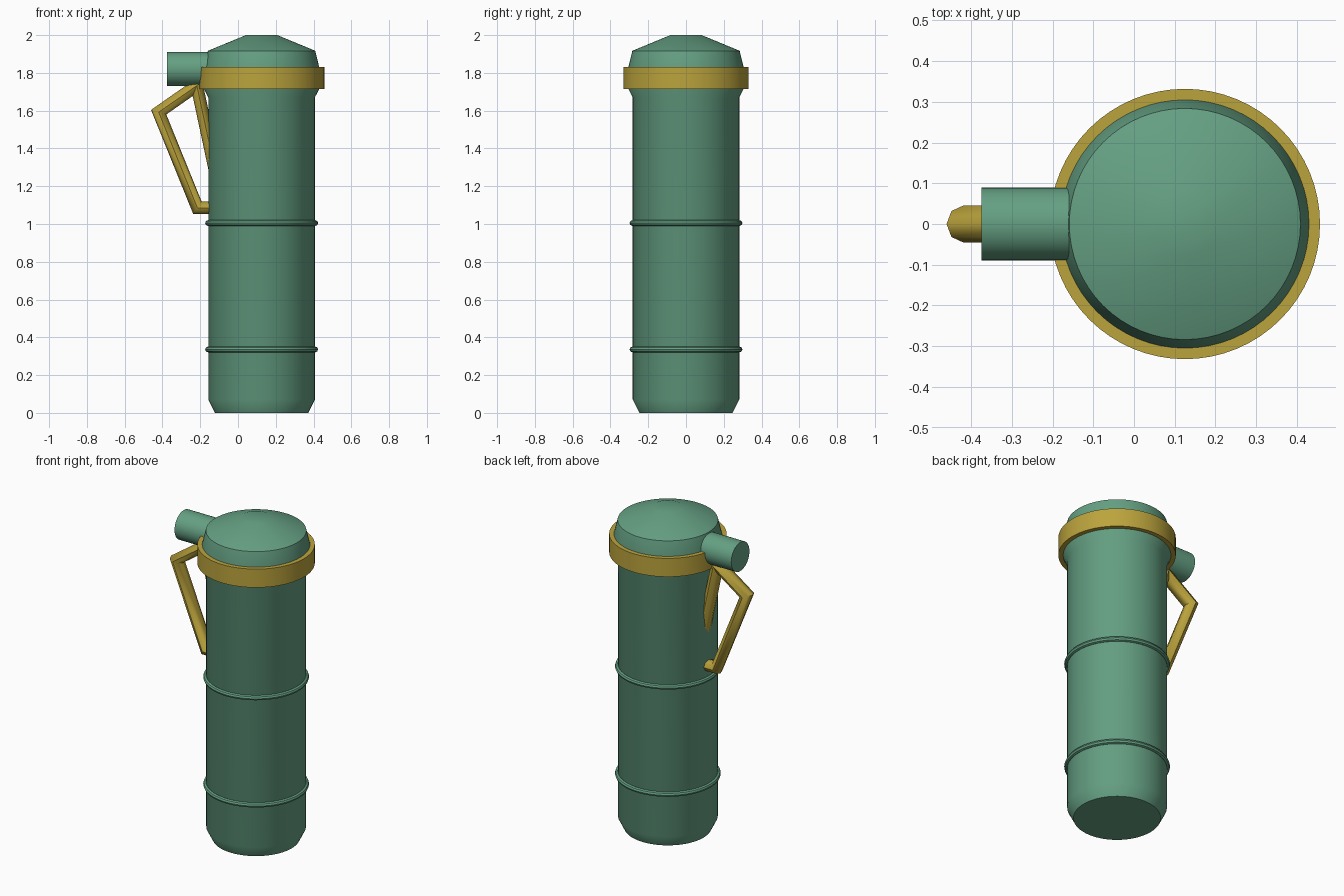
import bpy, bmesh, math
from mathutils import Vector

if "Cube" in bpy.data.objects:
    bpy.data.objects.remove(bpy.data.objects["Cube"])

CX = 0.125  # body axis


def material(name, rgb):
    m = bpy.data.materials.new(name)
    m.diffuse_color = (*rgb, 1)
    m.use_nodes = True
    m.node_tree.nodes["Principled BSDF"].inputs["Base Color"].default_value = m.diffuse_color
    return m


GREEN = material("muted green", (0.13, 0.352, 0.227))
GOLD = material("brass yellow", (0.50, 0.37, 0.046))


def finish(name, bm, mat, angle=35):
    bmesh.ops.recalc_face_normals(bm, faces=bm.faces)
    me = bpy.data.meshes.new(name)
    bm.to_mesh(me)
    bm.free()
    me.materials.append(mat)
    ob = bpy.data.objects.new(name, me)
    bpy.context.collection.objects.link(ob)
    bpy.ops.object.select_all(action='DESELECT')
    ob.select_set(True)
    bpy.context.view_layer.objects.active = ob
    bpy.ops.object.shade_smooth_by_angle(angle=math.radians(angle))
    return ob


def skin(bm, loops, closed=False):
    """Bridge equal-length point loops; cap the ends unless closed."""
    rings = [[bm.verts.new(p) for p in loop] for loop in loops]
    n = len(rings[0])
    pairs = list(zip(rings, rings[1:]))
    if closed:
        pairs.append((rings[-1], rings[0]))
    for a, b in pairs:
        for i in range(n):
            j = (i + 1) % n
            bm.faces.new((a[i], a[j], b[j], b[i]))
    if not closed:
        bm.faces.new(rings[0])
        bm.faces.new(rings[-1])


def lathe(name, profile, mat, closed=False, n=64):
    bm = bmesh.new()
    angs = [2 * math.pi * i / n for i in range(n)]
    skin(bm, [[(CX + r * math.cos(a), r * math.sin(a), z) for a in angs]
              for r, z in profile], closed)
    return finish(name, bm, mat)


# Body with chamfered foot, flared neck and domed lid
lathe("body", [(0.247, 0), (0.282, 0.07), (0.282, 1.67), (0.305, 1.715), (0.305, 1.82)], GREEN)
lathe("lid", [(0.305, 1.80), (0.305, 1.83), (0.284, 1.917), (0.083, 2.0)], GREEN)

# Collar band around the neck
lathe("collar", [(0.30, 1.715), (0.332, 1.715), (0.332, 1.83), (0.30, 1.83)], GOLD, True)

# Raised rings on the body
for name, z in (("lower_ring", 0.336), ("upper_ring", 1.005)):
    lathe(name, [(0.284 + 0.015 * math.cos(k * math.pi / 4),
                  z + 0.015 * math.sin(k * math.pi / 4)) for k in range(8)], GREEN, True)

# Spout
bm = bmesh.new()
skin(bm, [[(x, 0.09 * math.cos(2 * math.pi * i / 32), 1.82 + 0.09 * math.sin(2 * math.pi * i / 32))
           for i in range(32)] for x in (-0.375, -0.05)])
finish("spout", bm, GREEN)

# Handle: octagonal tube with mitred bends in the xz plane
path = [Vector(p) for p in ((-0.10, 0, 1.18), (-0.218, 0, 1.733), (-0.42, 0, 1.592),
                            (-0.215, 0, 1.086), (-0.10, 0, 1.086))]
loops = []
for i, p in enumerate(path):
    d0 = (p - path[max(i - 1, 0)]).normalized()
    d1 = (path[min(i + 1, len(path) - 1)] - p).normalized()
    t = (d0 + d1).normalized()
    side = Vector((-t.z, 0, t.x))
    ref = d0 if i else d1
    r = 0.033 / max(t.dot(ref), 0.3)
    loops.append([p + side * r * math.cos(k * math.pi / 4)
                  + Vector((0, 0.045 * math.sin(k * math.pi / 4), 0)) for k in range(8)])
bm = bmesh.new()
skin(bm, loops)
finish("handle", bm, GOLD, 46)
